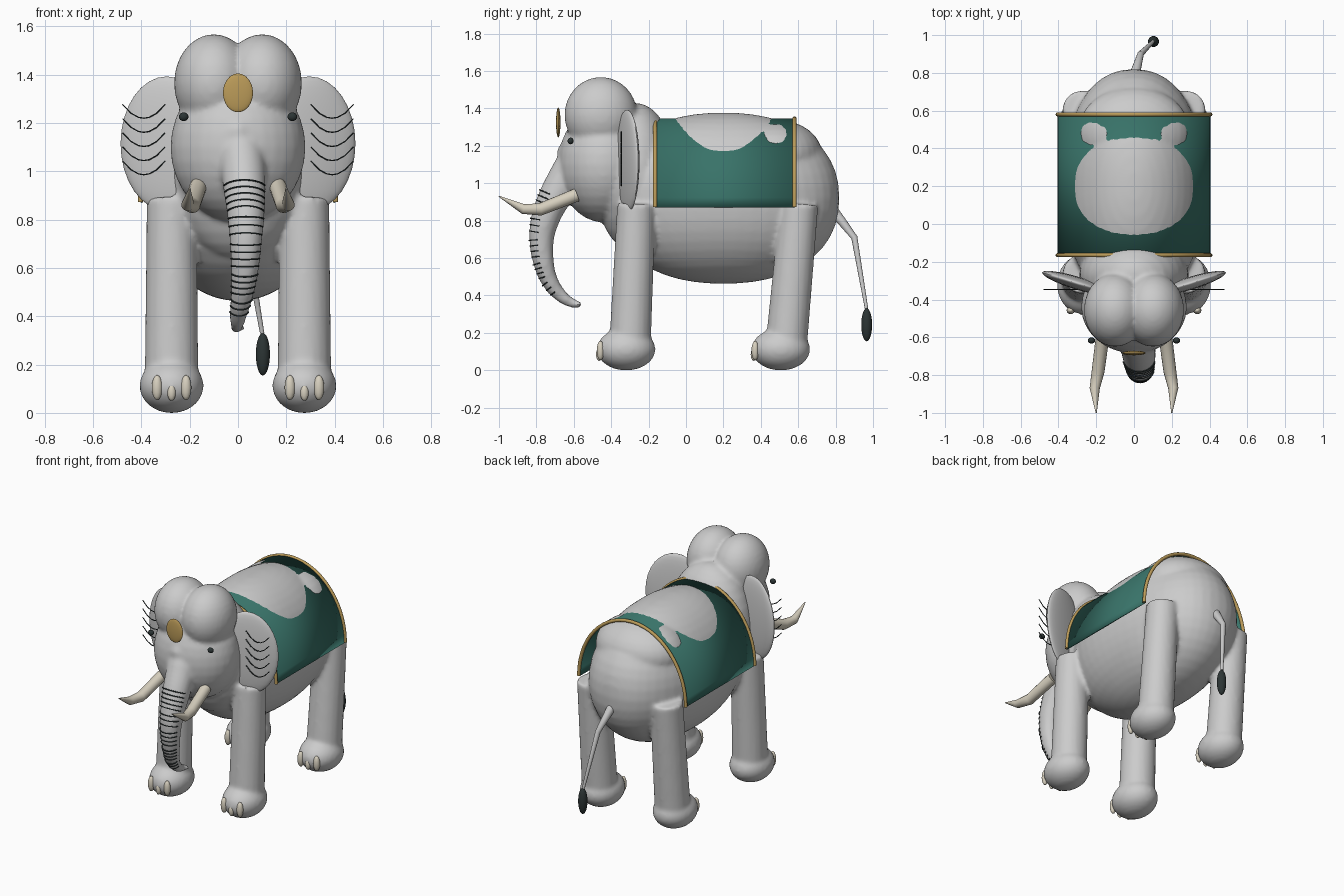
import bpy
from math import sin, cos, pi, radians
from mathutils import Vector

if "Cube" in bpy.data.objects:
    bpy.data.objects.remove(bpy.data.objects["Cube"])


def material(name, rgb):
    m = bpy.data.materials.new(name)
    m.diffuse_color = (*rgb, 1)
    m.use_nodes = True
    m.node_tree.nodes["Principled BSDF"].inputs["Base Color"].default_value = m.diffuse_color
    return m


GREEN = material("green_cloth", (0.04, 0.17, 0.14))
GOLD = material("gold", (0.50, 0.33, 0.10))
IVORY = material("ivory", (0.68, 0.63, 0.52))
DARK = material("dark", (0.025, 0.035, 0.035))


def finish(o, name, mat=None):
    o.name = o.data.name = name
    if mat:
        o.data.materials.append(mat)
    bpy.ops.object.select_all(action='DESELECT')
    o.select_set(True)
    bpy.context.view_layer.objects.active = o
    bpy.ops.object.shade_smooth_by_angle(angle=radians(50))
    return o


def ball(name, c, r, mat=None, rot=(0, 0, 0), seg=32):
    bpy.ops.mesh.primitive_uv_sphere_add(segments=seg, ring_count=seg // 2, location=c, rotation=rot)
    o = bpy.context.object
    o.scale = r
    bpy.ops.object.transform_apply(location=False)
    return finish(o, name, mat)


def tube(name, paths, mat=None, smooth=True, res=5):
    """Round tubes through (x, y, z, radius) points, as one mesh."""
    cu = bpy.data.curves.new(name, 'CURVE')
    cu.dimensions = '3D'
    cu.bevel_depth = 1
    cu.bevel_resolution = res
    cu.use_fill_caps = True
    cu.resolution_u = 6
    for p in paths:
        s = cu.splines.new('BEZIER' if smooth else 'POLY')
        pts = s.bezier_points if smooth else s.points
        pts.add(len(p) - 1)
        for b, (x, y, z, r) in zip(pts, p):
            b.co = (x, y, z) if smooth else (x, y, z, 1)
            b.radius = r
            if smooth:
                b.handle_left_type = b.handle_right_type = 'AUTO'
    o = bpy.data.objects.new(name, cu)
    bpy.context.collection.objects.link(o)
    bpy.ops.object.select_all(action='DESELECT')
    o.select_set(True)
    bpy.context.view_layer.objects.active = o
    bpy.ops.object.convert(target='MESH')
    return finish(bpy.context.object, name, mat)


SIDES = (-1, 1)

# Torso: a sphere made slightly barrel-shaped along y
torso = ball("torso", (0, 0.2, 0.92), (1, 1, 1), seg=48)
for v in torso.data.vertices:
    t = min(abs(v.co.y), 1)
    f = (1 - t ** 2.25) ** (1 / 2.25) / max((1 - t * t) ** 0.5, 1e-3)
    v.co = (v.co.x * f * 0.376, v.co.y * 0.62, v.co.z * f * 0.457)
skin = [torso,
        ball("rump", (0, 0.48, 1.15), (0.30, 0.25, 0.19)),
        ball("neck", (0, -0.27, 1.03), (0.29, 0.22, 0.40)),
        ball("head", (0, -0.44, 1.10), (0.28, 0.245, 0.31))]

# Twin domes of the skull, legs and feet
for s in SIDES:
    skin.append(ball("dome", (s * 0.10, -0.455, 1.365), (0.165, 0.195, 0.203)))
    for top, low, foot in ((-0.265, -0.30, -0.32), (0.605, 0.535, 0.507)):
        x = s * 0.275
        skin.append(tube("leg", [[(x, top, 0.89, 0.103), (x, low, 0.12, 0.112)]], smooth=False, res=8))
        skin.append(ball("foot", (x, foot, 0.112), (0.133, 0.157, 0.113)))

# Trunk
TRUNK = [(0, -0.57, 1.17, 0.088), (0.015, -0.625, 1.06, 0.096), (0.027, -0.70, 0.93, 0.088),
         (0.033, -0.755, 0.80, 0.076), (0.032, -0.772, 0.70, 0.066), (0.028, -0.762, 0.58, 0.056),
         (0.015, -0.73, 0.48, 0.046), (0, -0.67, 0.40, 0.036), (-0.005, -0.61, 0.36, 0.026),
         (-0.01, -0.57, 0.35, 0.02)]
skin += [tube("trunk", [TRUNK], res=8),
         ball("trunk_base", (0, -0.57, 1.16), (0.09, 0.12, 0.09)),
         ball("trunk_tip", (0.0, -0.575, 0.352), (0.032, 0.02, 0.018))]

# Blend all the skin parts into one body
bpy.ops.object.select_all(action='DESELECT')
for o in skin:
    o.select_set(True)
bpy.context.view_layer.objects.active = torso
bpy.ops.object.join()
for m in list(torso.modifiers):
    torso.modifiers.remove(m)
rm = torso.modifiers.new("blend", 'REMESH')
rm.mode = 'VOXEL'
rm.voxel_size = 0.013
rm.use_smooth_shade = True
sm = torso.modifiers.new("soften", 'SMOOTH')
sm.factor = 0.5
sm.iterations = 6
bpy.ops.object.convert(target='MESH')
finish(bpy.context.object, "body")

# Trunk wrinkles: arcs across the front of the trunk
wrinkles = []
for a, b in zip(TRUNK[2:7], TRUNK[3:8]):
    pa, pb = Vector(a[:3]), Vector(b[:3])
    n = max(2, round((pb - pa).length / 0.029))
    side = Vector((1, 0, 0))
    front = (pb - pa).normalized().cross(side)
    if front.y > 0:
        front = -front
    for i in range(n):
        k = i / n
        c, r = pa.lerp(pb, k), a[3] + (b[3] - a[3]) * k + 0.002
        wrinkles.append([(*(c + side * (r * cos(t)) + front * (r * sin(t))), 0.0035)
                         for t in [radians(20 + 14 * j) for j in range(11)]])
tube("trunk_wrinkles", wrinkles, DARK, smooth=False, res=1)

for s, label in zip(SIDES, ("left", "right")):
    # Ears with hanging fold lines
    ball(label + "_ear", (s * 0.295, -0.315, 1.115), (0.20, 0.034, 0.278), rot=(0, 0, s * radians(17)))
    folds = [[(s * (0.39 + 0.088 * u), -0.346, 1.22 - 0.0585 * i + 0.057 * u * u, 0.003)
              for u in (-1, -0.6, -0.25, 0, 0.25, 0.6, 1)] for i in range(5)]
    tube(label + "_ear_folds", folds, DARK, smooth=False, res=1)
    # Eyes and tusks
    ball(label + "_eye", (s * 0.225, -0.617, 1.226), (0.02, 0.016, 0.018), DARK, seg=16)
    tube(label + "_tusk", [[(s * 0.165, -0.585, 0.937, 0.036), (s * 0.19, -0.78, 0.86, 0.034),
                            (s * 0.208, -0.87, 0.862, 0.027), (s * 0.20, -1.0, 0.93, 0.003)]],
         IVORY, smooth=False)
    # Toenails
    for foot, fy in (("front", -0.32), ("hind", 0.507)):
        for i, dx in enumerate((-0.06, 0, 0.06)):
            r = (0.022, 0.02, 0.052) if dx else (0.018, 0.016, 0.035)
            ball(f"{label}_{foot}_toenail_{i + 1}", (s * 0.275 + dx, fy - (0.137 if dx else 0.145),
                 0.105 if dx else 0.085), r, IVORY, seg=16)

# Forehead ornament
ball("forehead_ornament", (0, -0.683, 1.325), (0.062, 0.012, 0.08), GOLD)

# Tail and tuft
tube("tail", [[(0, 0.77, 0.87, 0.032), (0.015, 0.83, 0.80, 0.024), (0.035, 0.90, 0.71, 0.017),
               (0.10, 0.965, 0.33, 0.009)]], smooth=False)
ball("tail_tuft", (0.103, 0.966, 0.243), (0.029, 0.029, 0.088), DARK)

# Saddle cloth: an arched sheet with gold trim on both ends
arch = [(0.40 * cos(pi * i / 28), 0.87 + 0.473 * sin(pi * i / 28)) for i in range(29)]
Y0, Y1 = -0.165, 0.58
me = bpy.data.meshes.new("saddle_cloth")
me.from_pydata([(x, y, z) for x, z in arch for y in (Y0, Y1)], [],
               [(2 * i, 2 * i + 1, 2 * i + 3, 2 * i + 2) for i in range(28)])
cloth = bpy.data.objects.new("saddle_cloth", me)
bpy.context.collection.objects.link(cloth)
th = cloth.modifiers.new("thickness", 'SOLIDIFY')
th.thickness = 0.008
th.offset = 0
finish(cloth, "saddle_cloth", GREEN)
for name, y in (("front_trim", Y0), ("rear_trim", Y1)):
    tube(name, [[(x * 1.01, y, z + 0.003, 0.011) for x, z in arch]], GOLD, smooth=False, res=3)
